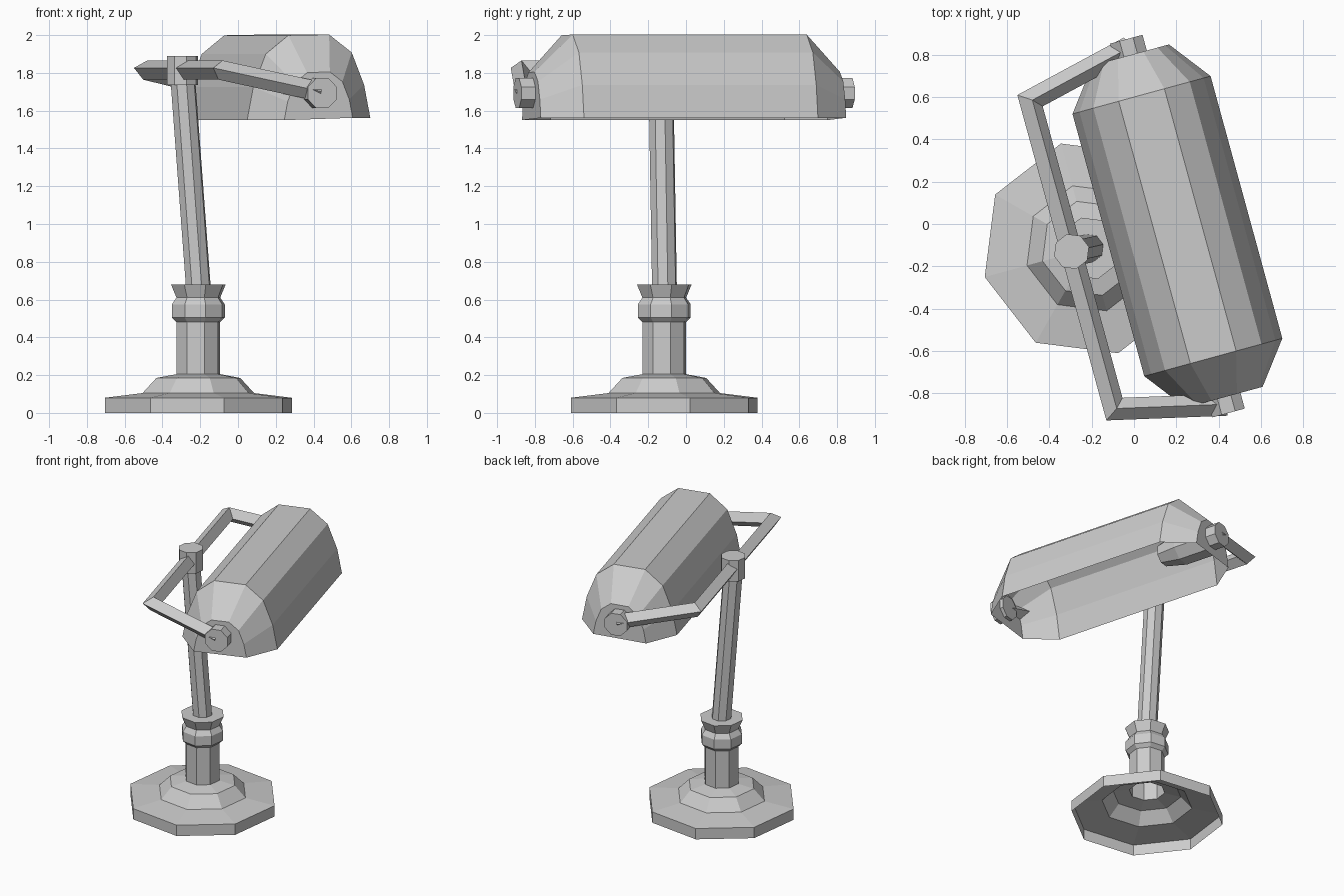
import bpy, bmesh
from math import cos, sin, radians, pi
from mathutils import Matrix, Vector

if "Cube" in bpy.data.objects:
    bpy.data.objects.remove(bpy.data.objects["Cube"])

TURN = radians(15.3)
HEAD = Matrix.Translation((0.205, -0.01, 0)) @ Matrix.Rotation(TURN, 4, 'Z')
FOOT = Vector((-0.21, -0.115, 0))


def loft(name, rings, closed=True, start=True, end=True, matrix=Matrix()):
    """Skin a list of point rings, optionally capping the ends."""
    bm = bmesh.new()
    rows = [[bm.verts.new(matrix @ Vector(p)) for p in r] for r in rings]
    n = len(rows[0])
    for a, b in zip(rows, rows[1:]):
        for i in range(n if closed else n - 1):
            j = (i + 1) % n
            bm.faces.new((a[i], a[j], b[j], b[i]))
    if start:
        bm.faces.new(rows[0][::-1])
    if end:
        bm.faces.new(rows[-1])
    bmesh.ops.recalc_face_normals(bm, faces=bm.faces)
    me = bpy.data.meshes.new(name)
    bm.to_mesh(me)
    bm.free()
    ob = bpy.data.objects.new(name, me)
    bpy.context.collection.objects.link(ob)
    return ob


def octagon(r, x, y, z):
    return [(x + r * cos(TURN + k * pi / 4), y + r * sin(TURN + k * pi / 4), z)
            for k in range(8)]


def v_octagon(r, v, z):
    """Octagon around the long axis of the shade."""
    return [(r * cos((k + .5) * pi / 4), v, z + r * sin((k + .5) * pi / 4))
            for k in range(8)]


# Hollow stepped base with column and collar
profile = [(.513, 0), (.513, .08), (.306, .105), (.23, .185), (.12, .205),
           (.12, .48), (.145, .505), (.145, .575), (.12, .61), (.15, .68)]
loft("base_and_column", [octagon(r, FOOT.x, FOOT.y, z) for r, z in profile],
     start=False)

# Leaning pole and the cap holding the bracket
loft("pole", [octagon(.068, -.205, -.113, .6), octagon(.068, -.293, -.133, 1.78)])
loft("pole_cap", [octagon(.085, -.295, -.13, 1.735), octagon(.085, -.295, -.13, 1.89)])

# Shade: open half shell with tapered ends
half = [(.338, 0), (.304, .175), (.236, .348), (.112, .445)]
arch = half + [(-u, h) for u, h in reversed(half)]
rings = [[(u * s, v, 1.556 + h * s + .018 * u) for u, h in arch]
         for v, s in ((-.838, .556), (-.642, 1), (.642, 1), (.838, .556))]
loft("shade", rings, closed=False, matrix=HEAD)

# Bulb socket inside the shade
loft("bulb_socket", [v_octagon(r, v, 1.69) for r, v in
                     ((.08, .44), (.115, .6), (.115, .835))], matrix=HEAD)

# Pivot knobs at both ends
for name, s in (("front_knob", -1), ("back_knob", 1)):
    loft(name, [v_octagon(.086, s * v, 1.693) for v in (.815, .915)], matrix=HEAD)

# Bracket: diamond-section bar bent into a tilted U, with mitred corners
path = [Vector(p) for p in ((.53, .875), (0, .755), (0, -.755), (.53, -.875))]
R = .052
sections = []
for i, p in enumerate(path):
    d0 = (p - path[i - 1]).normalized() if i > 0 else (path[1] - p).normalized()
    d1 = (path[i + 1] - p).normalized() if i < 3 else d0
    n0, n1 = Vector((-d0.y, d0.x)), Vector((-d1.y, d1.x))
    m = (n0 + n1).normalized()
    m *= R / m.dot(n0)
    ring = []
    for q, h in ((p + m, 0), (p, R), (p - m, 0), (p, -R)):
        ring.append((-.515 + q.x * .976 + h * .218, q.y, 1.815 - q.x * .218 + h * .976))
    sections.append(ring)
loft("bracket", sections, matrix=HEAD)
